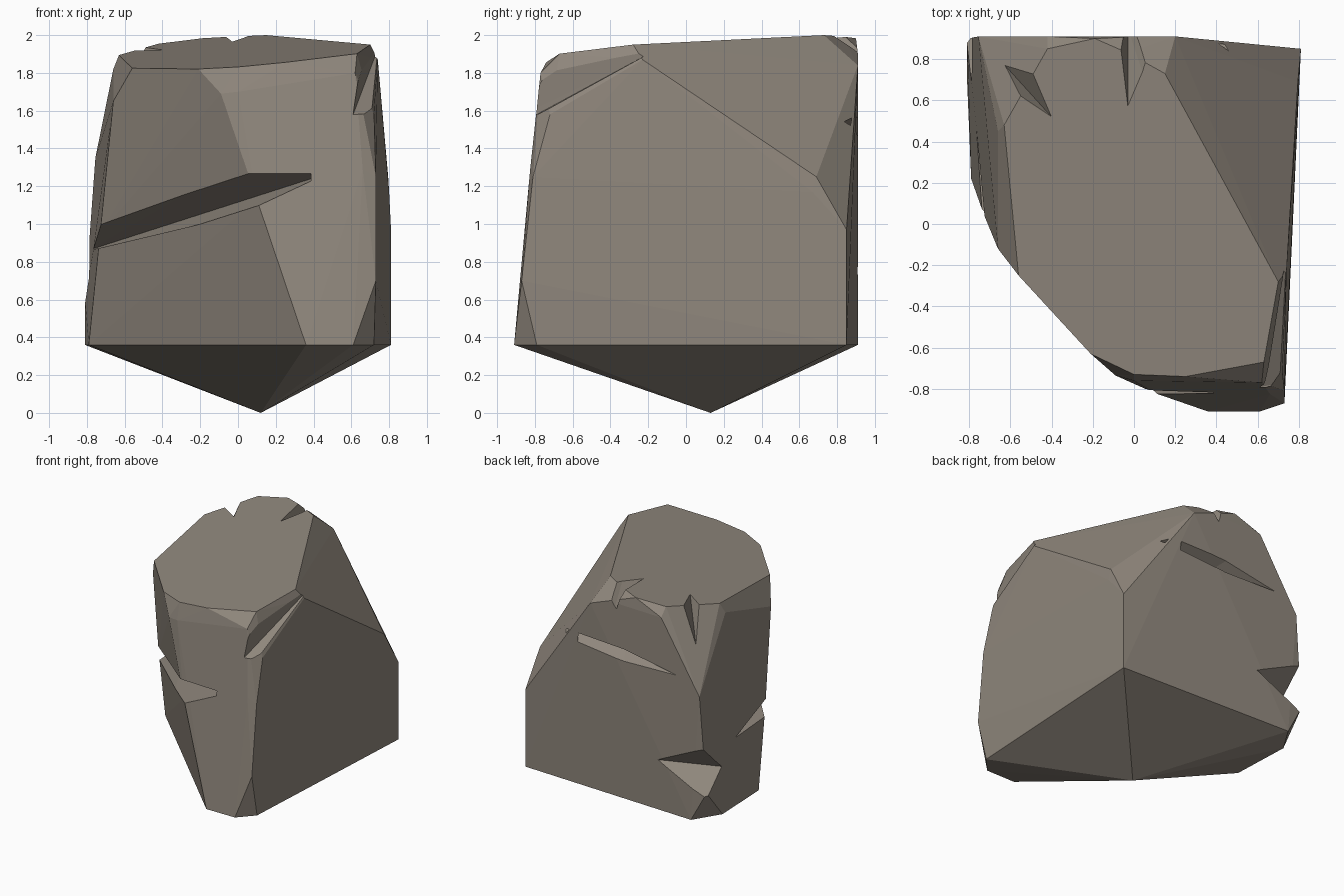
import bpy, bmesh

# One flat stone colour
stone = bpy.data.materials.new("warm_grey_stone")
stone.diffuse_color = (0.28, 0.245, 0.205, 1)


def hull(name, points):
    """Convex faceted solid around a few corner points."""
    bm = bmesh.new()
    for p in points:
        bm.verts.new(p)
    res = bmesh.ops.convex_hull(bm, input=bm.verts)
    loose = {g for g in res["geom_interior"] + res["geom_unused"]
             if isinstance(g, bmesh.types.BMVert)}
    bmesh.ops.delete(bm, geom=list(loose), context='VERTS')
    bmesh.ops.dissolve_limit(bm, angle_limit=0.02, verts=bm.verts, edges=bm.edges)
    bmesh.ops.recalc_face_normals(bm, faces=bm.faces)
    me = bpy.data.meshes.new(name)
    bm.to_mesh(me)
    bm.free()
    me.materials.append(stone)
    ob = bpy.data.objects.new(name, me)
    bpy.context.collection.objects.link(ob)
    return ob


def top(x, y):
    """Point on the tilted top plane."""
    return (x, y, 1.908 + 0.1016 * x + 0.105 * y)


# Boulder body: pointed base, rim, walls, tilted top
base = [(0.12, 0.13, 0)]
rim = [(x, y, 0.36) for x, y in (
    (0.36, -0.91), (0.61, -0.91), (0.72, -0.79), (0.81, 0.85),
    (-0.68, 0.91), (-0.81, 0.70), (-0.79, 0.22))]
walls = [
    (0.63, -0.88, 0.70), (0.73, -0.87, 0.70), (0.73, -0.81, 1.25),      # front right
    (0.66, -0.825, 1.29), (0.72, -0.72, 1.58), (0.62, -0.77, 1.80),
    (0.10, -0.82, 1.13), (-0.09, -0.735, 1.69), (0.0, -0.76, 1.70),     # front
    (-0.73, 0.05, 0.95), (-0.66, -0.12, 1.65), (-0.66, 0.45, 1.82),     # left
    (-0.81, 0.90, 0.60), (-0.755, 0.91, 1.35),                          # back left
    (0.81, 0.85, 0.97), (0.80, 0.67, 1.17), (0.795, 0.69, 1.25),        # back right
    (0.20, 0.91, 1.84), (0.04, 0.91, 1.90), (-0.42, 0.91, 1.89),        # back
    (0.74, -0.23, 1.87)]
crown = [top(x, y) for x, y in (
    (0.15, 0.73), (0.70, -0.28), (0.63, -0.67), (0.25, -0.74), (0, -0.73),
    (-0.21, -0.63), (-0.56, -0.25), (-0.63, 0.48), (-0.42, 0.85),
    (-0.19, 0.90), (-0.03, 0.83))]
boulder = hull("boulder", base + rim + walls + crown)

# Chips and cracks cut out of the body
cuts = {
    "front_crack": [
        (0.45, -0.80, 1.26), (-0.795, 0.50, 0.86),
        (0.09, -0.72, 1.22), (-0.66, 0.03, 0.965),
        (-0.02, -0.93, 1.31), (0.06, -0.93, 1.06),
        (-0.86, -0.06, 1.02), (-0.86, -0.06, 0.84)],
    "back_crack": [
        (0.58, 0.84, 1.55), (-0.56, 0.91, 1.47), (-0.05, 0.83, 1.51),
        (-0.15, 1.0, 1.60), (-0.15, 1.0, 1.40)],
    "back_left_chip": [
        (-0.37, 0.92, 0.76), (-0.82, 0.66, 0.72), (-0.72, 0.82, 0.82),
        (-0.93, 1.02, 0.42), (-0.93, 1.02, 1.12)],
    "front_right_chip": [
        (0.61, -0.79, 1.58), (0.73, -0.20, 1.90), (0.66, -0.82, 1.99),
        (0.60, -0.86, 1.58), (0.86, -0.75, 1.59), (0.88, -0.80, 1.99)],
    "top_left_nick": [
        (-0.64, 0.785, 1.66), (-0.40, 0.52, 1.923),
        (-0.47, 0.80, 2.05), (-0.60, 0.60, 2.05)],
    "top_back_nick": [
        (-0.03, 0.57, 1.966), (-0.03, 0.95, 1.84),
        (-0.09, 0.95, 2.05), (0.13, 0.95, 2.05), (0.06, 0.68, 2.03)],
}
cutters = []
for name, pts in cuts.items():
    cutter = hull(name, pts)
    cutter.hide_render = True
    cutters.append(cutter)
    mod = boulder.modifiers.new(name, 'BOOLEAN')
    mod.operation = 'DIFFERENCE'
    mod.solver = 'EXACT'
    mod.object = cutter

# Bake the cuts and drop the cutters
deps = bpy.context.evaluated_depsgraph_get()
carved = bpy.data.meshes.new_from_object(boulder.evaluated_get(deps))
boulder.modifiers.clear()
boulder.data = carved
for cutter in cutters:
    bpy.data.objects.remove(cutter)
carved.materials.clear()
carved.materials.append(stone)
for f in carved.polygons:
    f.material_index = 0
    f.use_smooth = False
